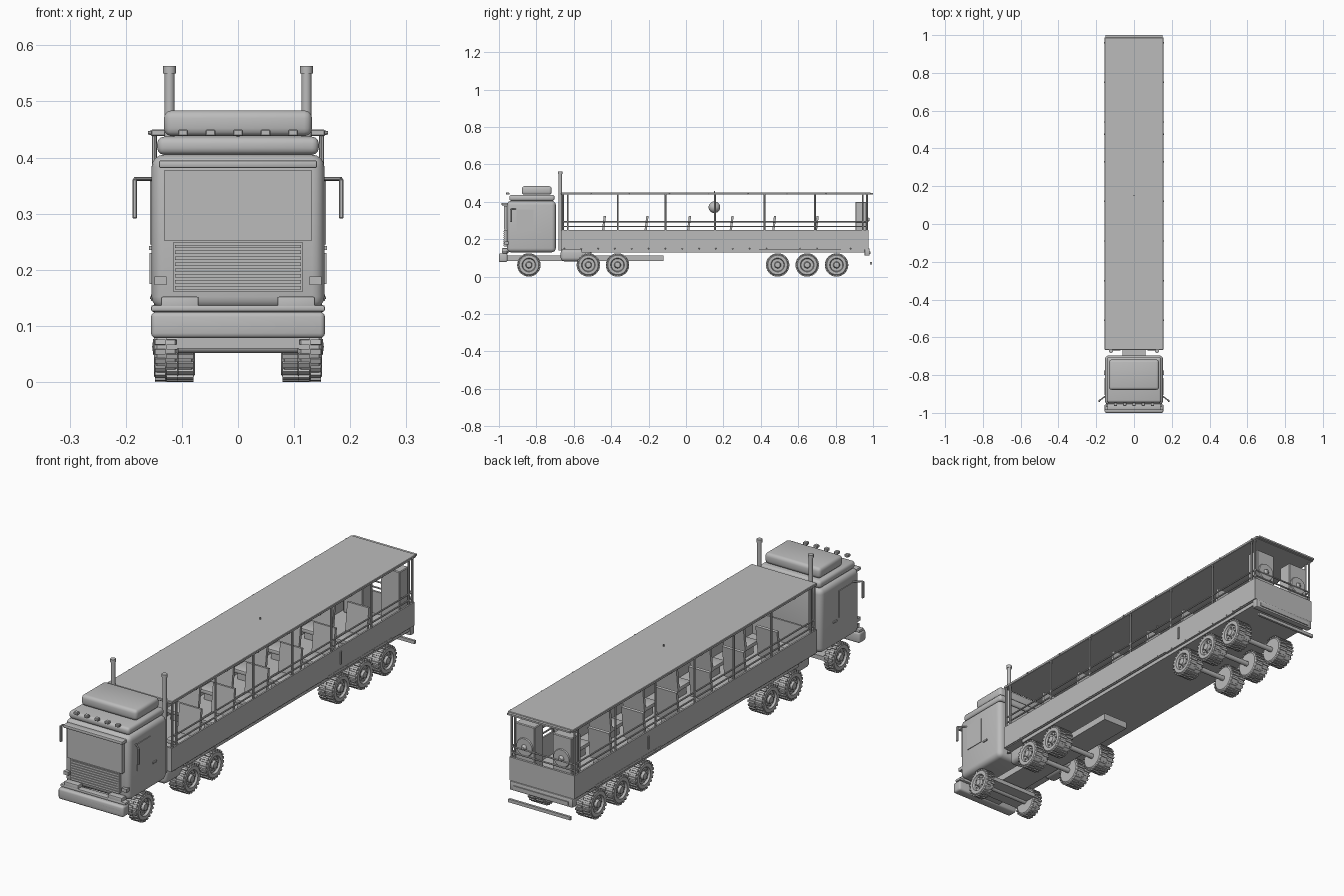
import bpy, bmesh, math
from mathutils import Vector, Matrix

cube = bpy.data.objects.get("Cube")
if cube:
    bpy.data.objects.remove(cube)

grey = bpy.data.materials.new("plain grey")
grey.use_nodes = True
grey.diffuse_color = (0.5, 0.5, 0.5, 1)
grey.node_tree.nodes["Principled BSDF"].inputs["Base Color"].default_value = (0.5, 0.5, 0.5, 1)


def finish(name, bm):
    bmesh.ops.recalc_face_normals(bm, faces=bm.faces)
    mesh = bpy.data.meshes.new(name)
    bm.to_mesh(mesh)
    bm.free()
    mesh.materials.append(grey)
    mesh.shade_smooth()
    mesh.set_sharp_from_angle(angle=math.radians(35))
    obj = bpy.data.objects.new(name, mesh)
    bpy.context.collection.objects.link(obj)
    return obj


def add_box(bm, xs, ys, zs, bevel=0, segments=3):
    size = Vector((xs[1] - xs[0], ys[1] - ys[0], zs[1] - zs[0]))
    mid = Vector((sum(xs), sum(ys), sum(zs))) / 2
    verts = bmesh.ops.create_cube(bm, size=1, matrix=Matrix.Translation(mid) @ Matrix.Diagonal(size).to_4x4())["verts"]
    if bevel:
        edges = list({e for v in verts for e in v.link_edges})
        bmesh.ops.bevel(bm, geom=edges, offset=bevel, segments=segments, profile=0.5, affect="EDGES")
    return verts


def box(name, xs, ys, zs, bevel=0, segments=3):
    bm = bmesh.new()
    add_box(bm, xs, ys, zs, bevel, segments)
    return finish(name, bm)


def add_rod(bm, a, b, r, sides=12, r2=None):
    a, b = Vector(a), Vector(b)
    turn = (b - a).to_track_quat("Z", "Y").to_matrix().to_4x4()
    bmesh.ops.create_cone(bm, cap_ends=True, segments=sides, radius1=r, radius2=r if r2 is None else r2,
                          depth=(b - a).length, matrix=Matrix.Translation((a + b) / 2) @ turn)


def rod(name, a, b, r, sides=12, r2=None):
    bm = bmesh.new()
    add_rod(bm, a, b, r, sides, r2)
    return finish(name, bm)


def path(name, points, r):
    bm = bmesh.new()
    for a, b in zip(points, points[1:]):
        add_rod(bm, a, b, r, 8)
    return finish(name, bm)


def span(s, near, far):
    return tuple(sorted((s * near, s * far)))


SIDES = (("left", 1), ("right", -1))

# Cab shell and roof pads
box("cab", (-.154, .154), (-.957, -.696), (.13, .405), .022, 4)
box("roof_step", (-.144, .144), (-.945, -.703), (.405, .437), .012)
box("roof_spoiler", (-.132, .132), (-.878, -.718), (.438, .484), .014)
# Cab front
box("windscreen", (-.131, .131), (-.972, -.955), (.251, .378))
box("sun_visor", (-.141, .141), (-.986, -.953), (.381, .395), .004, 2)
box("grille", (-.115, .115), (-.972, -.955), (.16, .249))
for i in range(8):
    z = .165 + i * .0105
    box("grille_slat", (-.112, .112), (-.975, -.971), (z, z + .006))
box("bumper", (-.155, .155), (-1, -.955), (.078, .125), .009)
box("bumper_inset", (-.14, .14), (-1.0, -.99), (.094, .109))
box("bumper_lip", (-.155, .155), (-.985, -.955), (.125, .137), .004, 2)
for i in range(5):
    x = (i - 2) * .049
    box("roof_lamp", (x - .009, x + .009), (-.963, -.945), (.438, .45), .002, 1)

for side, s in SIDES:
    box(side + "_headlight", span(s, .07, .137), (-.984, -.95), (.125, .152), .003, 2)
    box(side + "_indicator", span(s, .127, .149), (-.97, -.945), (.173, .188))
    box(side + "_door_window", span(s, .15, .157), (-.905, -.815), (.245, .36))
    box(side + "_door_handle", span(s, .15, .159), (-.8, -.775), (.235, .242))
    path(side + "_mirror_arm", [(s * .15, -.91, .362), (s * .184, -.936, .362), (s * .184, -.936, .295)], .0035)
    box(side + "_mirror", span(s, .18, .188), (-.942, -.93), (.291, .362), .002, 1)
    # Exhaust stack and fuel tank
    rod(side + "_exhaust", (s * .122, -.672, .14), (s * .122, -.672, .562), .009, 16)
    rod(side + "_exhaust_cap", (s * .122, -.672, .55), (s * .122, -.672, .563), .0115, 16)
    box(side + "_fuel_tank", span(s, .06, .125), (-.67, -.505), (.082, .148), .02, 4)

# Tractor frame
box("chassis", (-.06, .06), (-.97, -.12), (.083, .112))
box("front_crossmember", (-.11, .11), (-.9, -.78), (.06, .078))


# Wheels: turned tyre and rim with staggered tread lugs and wheel nuts
def wheel_mesh(name, w):
    h = w / 2
    profile = [(-h, 0), (-h, .05), (-h + .006, .058), (h - .006, .058), (h, .052), (h, .037), (h - .009, .033),
               (h - .009, .018), (h + .001, .014), (h + .003, 0)]
    bm = bmesh.new()
    verts = [bm.verts.new((x, 0, r)) for x, r in profile]
    edges = [bm.edges.new(pair) for pair in zip(verts, verts[1:])]
    bmesh.ops.spin(bm, geom=verts + edges, cent=(0, 0, 0), axis=(1, 0, 0), angle=math.tau, steps=32)
    bmesh.ops.remove_doubles(bm, verts=bm.verts, dist=.0001)
    for i in range(44):
        lug = add_box(bm, (-h + .002, -.001) if i % 2 else (.001, h - .002), (-.0045, .0045), (.055, .0625))
        bmesh.ops.rotate(bm, verts=lug, cent=(0, 0, 0), matrix=Matrix.Rotation(math.tau * i / 44, 3, "X"))
    for i in range(8):
        t = math.tau * i / 8
        y, z = .025 * math.cos(t), .025 * math.sin(t)
        add_rod(bm, (h - .012, y, z), (h - .004, y, z), .003, 6)
    return finish(name, bm)


for row, w, x, ys in (("steer", .044, .128, [-.84]), ("drive", .072, .113, [-.522, -.366]),
                      ("trailer", .072, .113, [.49, .648, .805])):
    first = wheel_mesh(row + "_wheel", w)
    wheels = [(y, s) for y in ys for _, s in SIDES]
    for i, (y, s) in enumerate(wheels):
        wheel = first if i == 0 else first.copy()
        if i:
            bpy.context.collection.objects.link(wheel)
        wheel.location = (s * x, y, .0625)
        wheel.rotation_euler.z = 0 if s > 0 else math.pi
    for y in ys:
        rod(row + "_axle", (-x, y, .0625), (x, y, .0625), .011, 12)

# Trailer tub
box("trailer_floor", (-.15, .15), (-.665, .975), (.146, .156))
box("underframe", (-.145, .145), (-.56, .97), (.13, .147))
box("rear_wall", (-.153, .153), (.968, .977), (.15, .25))
box("front_wall", (-.153, .153), (-.668, -.66), (.15, .25))
box("rear_sill", (-.15, .15), (.955, .982), (.112, .15), .004, 2)
box("rear_lamp_bar", (-.13, .13), (.98, .986), (.12, .135))
box("rear_guard_bar", (-.147, .147), (.985, .995), (.064, .078))
box("roof", (-.155, .155), (-.667, .988), (.438, .45), .002, 1)
box("roof_tail_trim", (-.15, .15), (.985, 1), (.44, .447))

POSTS = (-.658, -.632, -.365, -.11, .155, .42, .69, .945, .968)
for side, s in SIDES:
    box(side + "_wall", span(s, .147, .154), (-.667, .976), (.15, .25))
    box(side + "_suspension_rail", span(s, .1, .155), (.39, .83), (.144, .156))
    box(side + "_wall_latch", span(s, .15, .158), (.472, .48), (.175, .23))
    for y in POSTS:
        rod(side + "_post", (s * .149, y, .25), (s * .149, y, .44), .0045, 8)
    for z in (.268, .294):
        rod(side + "_rail", (s * .149, -.66, z), (s * .149, .968, z), .0035, 8)
    # Small lamps along roof edge and sill
    for i in range(8):
        y = -.51 + i * .21
        rod(side + "_roof_bulb", (s * .15, y, .444), (s * .16, y, .444), .005, 8, .003)
    for i in range(18):
        y = -.65 + i * .09
        rod(side + "_sill_bulb", (s * .15, y, .15), (s * .157, y, .15), .004, 8, .002)
    # Rear loudspeaker
    x = s * .088
    box(side + "_speaker", span(s, .042, .134), (.905, .966), (.156, .4), .003, 1)
    rod(side + "_speaker_ring", (x, .964, .305), (x, .971, .305), .04, 24, .037)
    rod(side + "_speaker_dome", (x, .968, .305), (x, .982, .305), .014, 16, .006)
    # Reclined passenger seats
    for i in range(6):
        y = -.45 + i * .2275
        box(side + "_seat_base", span(s, .04, .12), (y - .065, y - .005), (.156, .19))
        box(side + "_seat_cushion", span(s, .03, .132), (y - .085, y), (.19, .207), .004, 2)
        bm = bmesh.new()
        back = add_box(bm, span(s, .03, .132), (y - .006, y + .006), (.19, .325))
        bmesh.ops.rotate(bm, verts=back, cent=(0, y, .19), matrix=Matrix.Rotation(-.12, 3, "X"))
        finish(side + "_seat_back", bm)

# Rear top rail and hanging mirror ball
for z in (.268, .294):
    rod("rear_rail", (-.149, .97, z), (.149, .97, z), .0035, 8)
rod("ball_hanger", (0, .152, .4), (0, .152, .458), .003, 8)
bm = bmesh.new()
bmesh.ops.create_uvsphere(bm, u_segments=24, v_segments=16, radius=.031, matrix=Matrix.Translation((0, .152, .371)))
finish("mirror_ball", bm)
